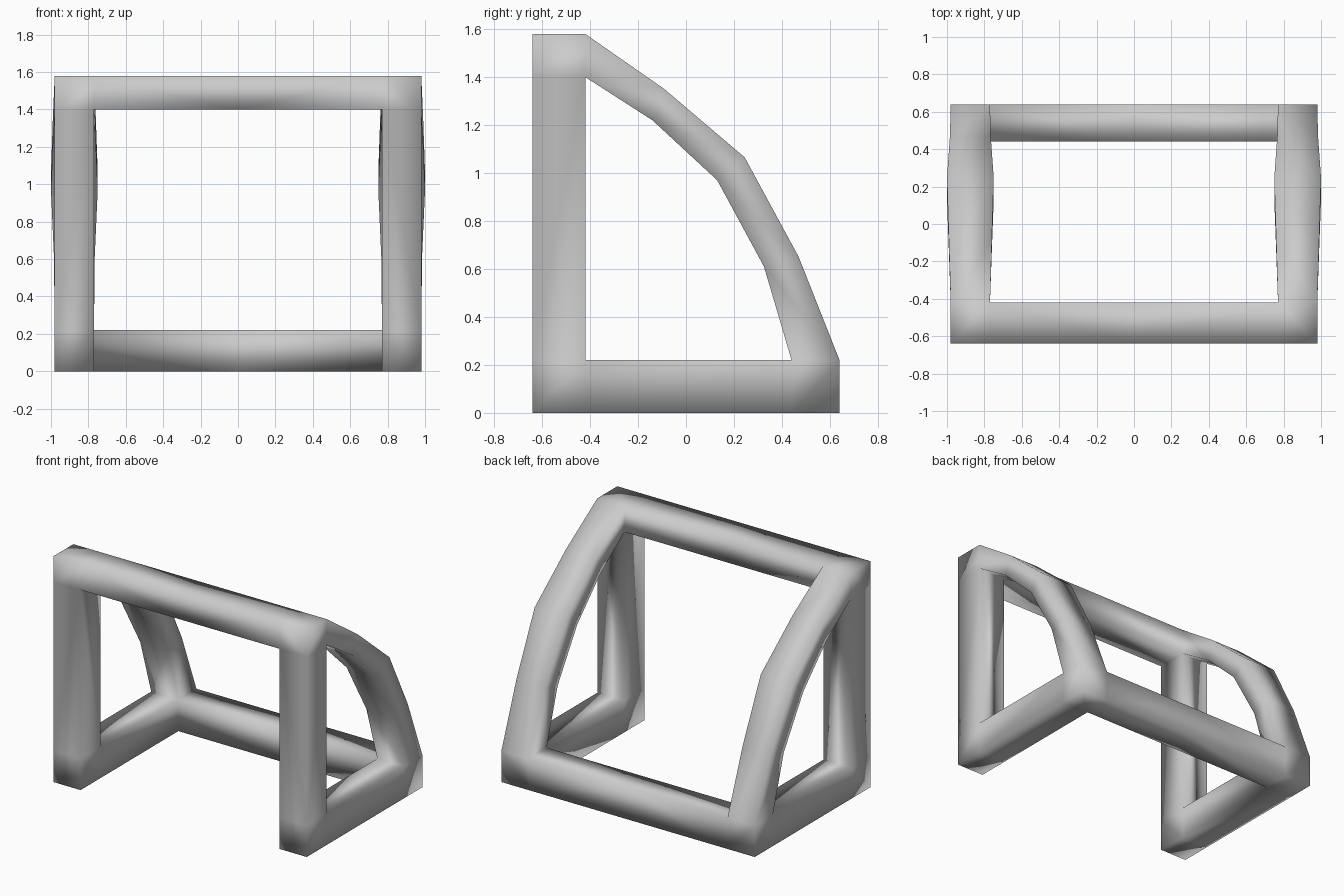
import bpy, bmesh
from collections import Counter

if "Cube" in bpy.data.objects:
    bpy.data.objects.remove(bpy.data.objects["Cube"])

# Side-frame stations in the YZ plane: (y, z, inner x, outer x)
X = (0.77, 0.98)
points = [
    (-0.64, 0.00, *X), (-0.42, 0.00, *X), (-0.42, 0.22, *X), (-0.64, 0.22, *X),   # 0-3 front foot
    (-0.64, 1.40, *X), (-0.42, 1.40, *X), (-0.42, 1.58, *X), (-0.64, 1.58, *X),   # 4-7 top corner
    (0.44, 0.00, *X), (0.64, 0.00, *X), (0.64, 0.22, *X), (0.44, 0.22, *X),       # 8-11 back foot
    (-0.14, 1.22, 0.76, 0.99), (-0.09, 1.35, 0.76, 0.99),                         # 12-17 curved arm
    (0.13, 0.97, 0.75, 1.0), (0.245, 1.065, 0.75, 1.0),
    (0.325, 0.61, 0.766, 0.984), (0.47, 0.65, 0.766, 0.984),
]
top_corner, back_foot = (4, 5, 6, 7), (8, 9, 10, 11)
cells = [
    (0, 1, 2, 3), (3, 2, 5, 4), top_corner,            # front post
    (1, 8, 11, 2), back_foot,                          # bottom rail
    (5, 12, 13, 6), (12, 14, 15, 13),                  # curved arm
    (14, 16, 17, 15), (16, 11, 10, 17),
]

bm = bmesh.new()
inner = [bm.verts.new((xi, y, z)) for y, z, xi, xo in points]
outer = [bm.verts.new((xo, y, z)) for y, z, xi, xo in points]


def edges(cell):
    return [(cell[i], cell[(i + 1) % 4]) for i in range(4)]


# Inside and outside faces of the side frame, plus the half cross bars
for cell in cells:
    bm.faces.new([outer[i] for i in cell])
    if cell in (top_corner, back_foot):
        mid = {i: bm.verts.new((0, points[i][0], points[i][1])) for i in cell}
        for a, b in edges(cell):
            bm.faces.new((inner[a], inner[b], mid[b], mid[a]))
    else:
        bm.faces.new([inner[i] for i in reversed(cell)])

# Walls along the border of the side frame
use = Counter(frozenset(e) for c in cells for e in edges(c))
for cell in cells:
    for a, b in edges(cell):
        if use[frozenset((a, b))] == 1:
            bm.faces.new((inner[a], inner[b], outer[b], outer[a]))

# Mirror to the other side and weld the cross bars at the centre
geom = bm.verts[:] + bm.edges[:] + bm.faces[:]
bmesh.ops.mirror(bm, geom=geom, axis='X', merge_dist=0.001)
bmesh.ops.remove_doubles(bm, verts=bm.verts[:], dist=0.001)
bmesh.ops.recalc_face_normals(bm, faces=bm.faces[:])
for f in bm.faces:
    f.smooth = True

mesh = bpy.data.meshes.new("tube_frame")
bm.to_mesh(mesh)
bm.free()
frame = bpy.data.objects.new("tube_frame", mesh)
bpy.context.collection.objects.link(frame)
